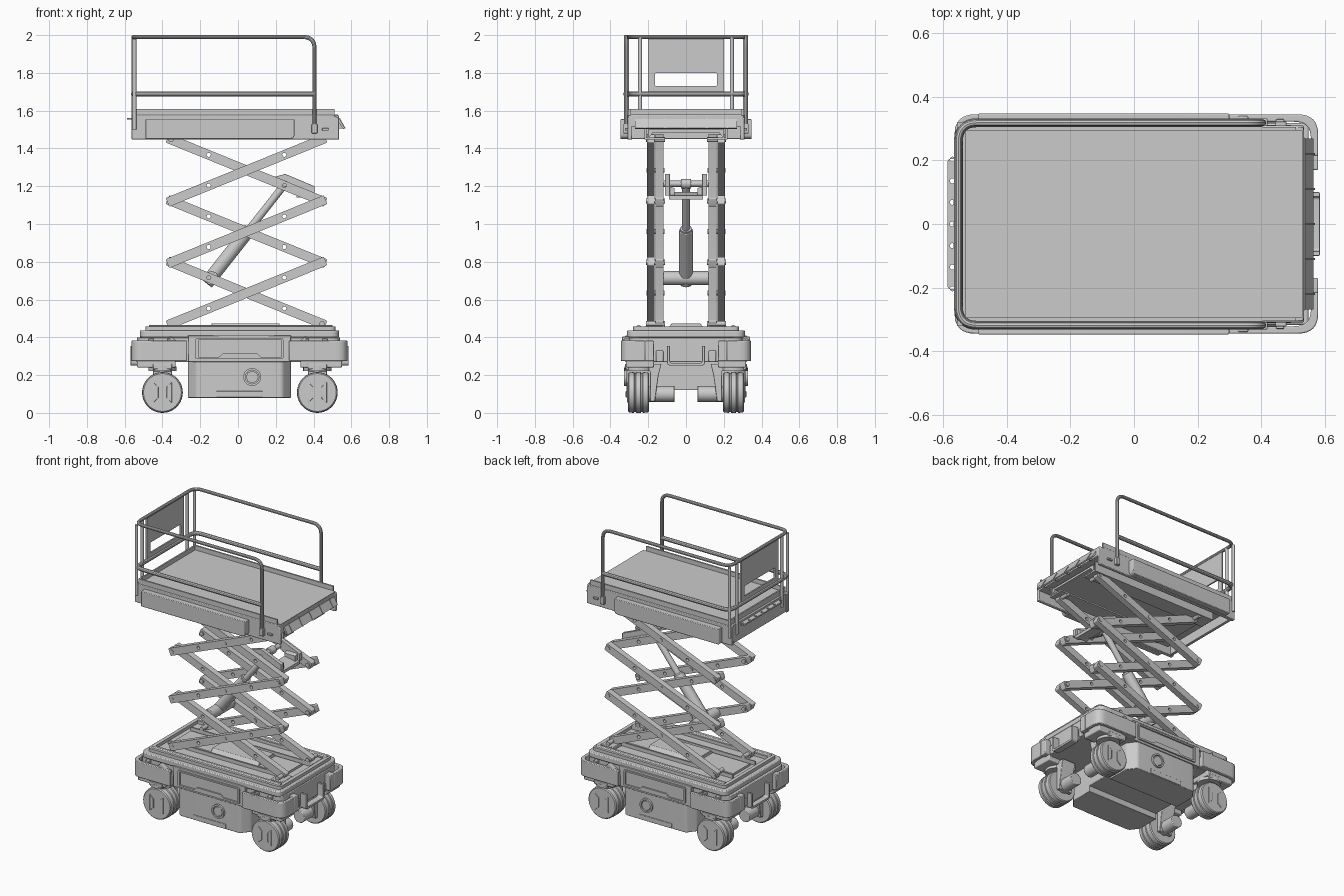
import bpy, bmesh
from math import tan, pi, cos, sin, radians
from mathutils import Vector, Matrix

if "Cube" in bpy.data.objects:
    bpy.data.objects.remove(bpy.data.objects["Cube"])


def fillet(pts, r, closed=True, n=5):
    """Round the corners of a path or outline."""
    pts = [Vector(p).to_3d() for p in pts]
    out = []
    for i, p in enumerate(pts):
        rr = r[i] if isinstance(r, (list, tuple)) else r
        if rr <= 0 or (not closed and i in (0, len(pts) - 1)):
            out.append(p)
            continue
        d1, d2 = pts[i - 1] - p, pts[(i + 1) % len(pts)] - p
        t = min(rr / tan(d1.angle(d2) / 2), .49 * d1.length, .49 * d2.length)
        a, b = p + d1.normalized() * t, p + d2.normalized() * t
        for k in range(n + 1):
            u = k / n
            out.append(a * (1 - u) ** 2 + p * 2 * u * (1 - u) + b * u * u)
    return out


def finish(name, bm, bevel=0):
    bmesh.ops.recalc_face_normals(bm, faces=bm.faces)
    me = bpy.data.meshes.new(name)
    bm.to_mesh(me)
    bm.free()
    ob = bpy.data.objects.new(name, me)
    bpy.context.collection.objects.link(ob)
    if bevel:
        m = ob.modifiers.new("bevel", 'BEVEL')
        m.width, m.segments, m.limit_method = bevel, 2, 'ANGLE'
        m.angle_limit = radians(40)
    return ob


def prism(name, axis, pts, a, b, bevel=0, holes=()):
    """Extrude an outline (with optional holes) along an axis from a to b."""
    place = {'x': lambda p: (a, p[0], p[1]), 'y': lambda p: (p[0], a, p[1]), 'z': lambda p: (p[0], p[1], a)}[axis]
    shift = {'x': (b - a, 0, 0), 'y': (0, b - a, 0), 'z': (0, 0, b - a)}[axis]
    bm = bmesh.new()
    for loop in [pts, *holes]:
        vs = [bm.verts.new(place(p)) for p in loop]
        if holes:
            for i in range(len(vs)):
                bm.edges.new((vs[i - 1], vs[i]))
        else:
            bm.faces.new(vs)
    if holes:
        bmesh.ops.triangle_fill(bm, edges=bm.edges[:], use_beauty=True)
    ext = bmesh.ops.extrude_face_region(bm, geom=bm.faces[:], use_keep_orig=True)
    bmesh.ops.translate(bm, vec=shift, verts=[g for g in ext['geom'] if isinstance(g, bmesh.types.BMVert)])
    return finish(name, bm, bevel)


def rect(u0, u1, v0, v1):
    return [(u0, v0), (u1, v0), (u1, v1), (u0, v1)]


def box(name, x0, x1, y0, y1, z0, z1, bevel=0):
    return prism(name, 'z', rect(x0, x1, y0, y1), z0, z1, bevel)


def circle(u, v, r, n=14):
    return [(u + r * cos(2 * pi * i / n), v + r * sin(2 * pi * i / n)) for i in range(n)]


def cyl(name, p, q, r, seg=24, bevel=0):
    p, q = Vector(p), Vector(q)
    bm = bmesh.new()
    mat = Matrix.Translation((p + q) / 2) @ (q - p).to_track_quat('Z', 'Y').to_matrix().to_4x4()
    bmesh.ops.create_cone(bm, cap_ends=True, segments=seg, radius1=r, radius2=r, depth=(q - p).length, matrix=mat)
    return finish(name, bm, bevel)


def tube(name, pts, r=.011, bend=.06):
    cu = bpy.data.curves.new(name, 'CURVE')
    cu.dimensions, cu.bevel_depth, cu.bevel_resolution, cu.use_fill_caps = '3D', r, 3, True
    path = fillet(pts, bend, False, 8)
    sp = cu.splines.new('POLY')
    sp.points.add(len(path) - 1)
    for s, p in zip(sp.points, path):
        s.co = (*p, 1)
    tmp = bpy.data.objects.new(name + "_path", cu)
    bpy.context.collection.objects.link(tmp)
    bpy.context.view_layer.update()
    me = bpy.data.meshes.new_from_object(tmp.evaluated_get(bpy.context.evaluated_depsgraph_get()))
    bpy.data.objects.remove(tmp)
    bpy.context.collection.objects.link(bpy.data.objects.new(name, me))


def flip(pts, sx, sy):
    return [(p[0] * sx, p[1] * sy) for p in pts]


# wheels with grooved tyres, hub plates, drive motors and yokes
for x in (-.40, .42):
    for s in (-1, 1):
        prof = [(.196, 0), (.196, .1), (.202, .106), (.228, .108), (.231, .103), (.237, .103), (.24, .108),
                (.264, .108), (.267, .103), (.273, .103), (.276, .108), (.301, .106), (.307, .1), (.307, 0)]
        bm = bmesh.new()
        vs = [bm.verts.new((x, y * s, .108 + r)) for y, r in prof]
        es = [bm.edges.new(e) for e in zip(vs, vs[1:])]
        bmesh.ops.spin(bm, geom=vs + es, cent=(x, 0, .108), axis=(0, 1, 0), angle=2 * pi, steps=40)
        bmesh.ops.remove_doubles(bm, verts=bm.verts, dist=1e-5)
        finish("wheel", bm)
        for k in (-1, 1):
            tabs = [(.05, -.055), (.05, .055), (.022, .03), (.022, -.03)]
            prism("hub_rib", 'y', [(x + k * u, .108 + v) for u, v in tabs], .3 * s, .312 * s, .002)
        cyl("drive_motor", (x, .06 * s, .1), (x, .2 * s, .1), .042, 24, .004)
        yoke = [(.13, .26), (.145, .2), (.165, .06), (.19, .06), (.19, .222), (.3, .222), (.322, .235), (.322, .26)]
        prism("wheel_yoke", 'x', flip(yoke, s, 1), x - .05, x + .05, .003)
        cyl("kingpin_plate", (x, .25 * s, .222), (x, .25 * s, .245), .075)

# chassis core, hollow corner bumpers, belly and side trays
prism("chassis_core", 'z', fillet(rect(-.535, .54, -.3, .3), .05), .27, .4, .004)
for s in (-1, 1):
    for e, xe in ((-1, .565), (1, .58)):
        box("end_skirt", e * .33, e * (xe - .03), s * .17, s * .318, .24, .3, .006)
        outer = fillet([(.27, .345), (xe, .345), (xe, .215)], .085, False, 8)
        inner = fillet([(xe - .023, .215), (xe - .023, .322), (.27, .322)], .065, False, 8)
        prism("corner_bumper", 'z', flip(outer + inner, e, s), .275, .382, .004)
        box("bumper_return", e * .53, e * xe, s * .17, s * .217, .275, .382, .004)
        wing = [(.27, .275), (.27, .345), (.36, .405), (.36, .275)]
        prism("bumper_slope", 'y', flip(wing, e, 1), s * .29, s * .34, .004)
        for xl in (.36, .46):
            box("bumper_bracket", e * xl - .013, e * xl + .013, s * .29, s * .33, .37, .394, .003)
        box("tie_down", e * (xe - .04), e * (xe - .025), s * .12, s * .16, .27, .33, .006)
    tray = [(-.265, .1), (-.265, .255), (-.22, .315), (.235, .315), (.28, .255), (.28, .1)]
    prism("side_tray", 'z', fillet(flip(tray, 1, s), [0, .03, .03, .03, .03, 0]), .08, .29, .003)
    box("side_panel", -.265, .28, s * .28, s * .322, .27, .41, .003)
    frame = fillet([(-.225, .395), (.24, .395), (.24, .285), (-.225, .285)], .01)
    inner = [(-.21, .385), (.23, .385), (.23, .297), (.12, .297), (.1, .315), (-.08, .315), (-.1, .297), (-.21, .297)]
    prism("pocket_frame", 'y', frame, s * .315, s * .332, 0, [inner])
    prism("port_ring", 'y', circle(.075, .19, .047, 28), s * .31, s * .328, 0, [circle(.075, .19, .036, 28)])
    cyl("port_cap", (.075, .31 * s, .19), (.075, .324 * s, .19), .033, 8)
    prism("tray_lip", 'y', [(-.115, .082), (.13, .082), (.13, .115), (-.115, .115)], s * .31, s * .319, .002)
box("belly", -.265, .28, -.2, .2, .12, .29, .004)

# end hoops
hoop = [(-.1, .355), (-.1, .25), (.1, .25), (.1, .355), (.085, .355), (.085, .265), (-.085, .265), (-.085, .355)]
for a, b in ((.54, .585), (-.53, -.568)):
    prism("end_hoop", 'x', fillet(hoop, [0, .02, .02, 0, 0, .01, .01, 0]), a, b, .002)

# chassis deck, slide rails and centre cover
prism("deck_plate", 'z', fillet(rect(-.52, .535, -.312, .312), .05), .4, .437, .006)
rim = fillet(rect(-.49, .515, -.28, .28), .03)
prism("deck_rim", 'z', rim, .43, .458, 0, [rect(-.465, .49, -.225, .225)])
for s in (-1, 1):
    cyl("deck_edge_bar", (-.47, s * .25, .45), (.5, s * .25, .45), .015, 12)
    box("slide_channel", -.44, .49, s * .115, s * .125, .435, .462)
    box("pivot_block", .4, .49, s * .11, s * .215, .435, .462, .004)
cover = [(-.105, .436), (-.075, .474), (.075, .474), (.105, .436)]
prism("centre_cover", 'x', cover, -.14, .22, .002)
prism("cover_base", 'x', [(-.11, .43), (-.09, .452), (.09, .452), (.11, .43)], -.42, .42)

# scissor arms with drilled holes and pivot pins
XL, XR, H = -.355, .445, .325
for lev in range(4):
    z0 = .472 + lev * H
    for s in (-1, 1):
        for px in (XL, XR):
            cyl("pivot_pin", (px, s * .112, z0), (px, s * .211, z0), .014, 16)
        if lev < 3:
            cyl("centre_pin", (.045, s * .114, z0 + H / 2), (.045, s * .21, z0 + H / 2), .013, 16)
    if lev == 3:
        break
    for k, (ya, yb) in ((1, (.166, .207)), (-1, (.12, .162))):
        a, b = Vector((XL, z0)), Vector((XR, z0 + H))
        if k < 0:
            a, b = Vector((XR, z0)), Vector((XL, z0 + H))
        d = (b - a).normalized()
        n = Vector((-d.y, d.x)) * .025
        a2, b2 = a - d * .02, b + d * .02
        holes = [circle(*a.lerp(b, t), .011) for t in (.25, .75)]
        for s in (-1, 1):
            prism("scissor_arm", 'y', fillet([a2 - n, b2 - n, b2 + n, a2 + n], .008), s * ya, s * yb, 0, holes)

# lift cylinder with its mounts
lo, hi = Vector((-.145, 0, .713)), Vector((.25, 0, 1.213))
d = (hi - lo).normalized()
cyl("cylinder_barrel", lo - d * .035, lo + d * .325, .036, 28, .004)
cyl("cylinder_gland", lo + d * .32, lo + d * .335, .031)
cyl("cylinder_rod", lo + d * .3, hi, .02)
cyl("cylinder_lower_mount", (-.14, -.12, .713), (-.14, .12, .713), .037, 28, .003)
cyl("cylinder_upper_pin", (.25, -.12, 1.213), (.25, .12, 1.213), .016)
cyl("rod_eye", (.25, -.027, 1.213), (.25, .027, 1.213), .026, 24, .003)
for s in (-1, 1):
    arm = [(.17, 1.243), (.25, 1.265), (.405, 1.2), (.405, 1.15), (.31, 1.165)]
    prism("upper_mount_plate", 'y', arm, s * .085, s * .112, .002)
    gus = [(.09, 1.2), (.06, 1.19), (.06, 1.15), (.09, 1.14)]
    prism("upper_mount_gusset", 'x', flip(gus, s, 1), .31, .39)
prism("upper_mount_web", 'y', [(.3, 1.16), (.31, 1.17), (.405, 1.15), (.405, 1.13), (.38, 1.13)], -.09, .09)

# platform deck, skirts and toe boards
prism("platform_deck", 'z', fillet(rect(-.55, .535, -.306, .306), .012), 1.515, 1.575, .003)
box("platform_floor", -.53, .53, -.295, .295, 1.57, 1.58)
box("toe_board_end", -.54, -.53, -.305, .305, 1.57, 1.61)
box("end_skirt_panel", -.555, -.535, -.306, .306, 1.45, 1.575, .003)
for s in (-1, 1):
    box("toe_board_side", -.54, .51, s * .295, s * .306, 1.57, 1.61)
    skirt = [(-.563, 1.447), (.535, 1.447), (.535, 1.56), (.5, 1.577), (-.563, 1.577)]
    prism("side_skirt", 'y', skirt, s * .285, s * .31, .004)
    pad = fillet([(-.49, 1.45), (.3, 1.45), (.3, 1.555), (-.49, 1.555)], [.005, .03, .005, .005])
    prism("side_pad", 'y', pad, s * .305, s * .348, .008)
    box("platform_channel", -.46, .5, s * .11, s * .22, 1.448, 1.458)
    box("channel_web", -.46, .5, s * .21, s * .22, 1.45, 1.52)
    box("post_socket", .39, .42, s * .305, s * .332, 1.48, 1.53, .003)
    box("side_latch", .445, .48, s * .3, s * .322, 1.495, 1.507, .002)
prism("under_tray", 'x', [(-.2, 1.45), (-.175, 1.485), (.175, 1.485), (.2, 1.45), (.2, 1.5), (-.2, 1.5)], -.46, .5)

# end lip with ribs, and drilled step plate
prism("end_lip", 'y', [(.53, 1.555), (.538, 1.555), (.566, 1.507), (.558, 1.503), (.53, 1.54)], -.27, .27)
for i in range(-2, 3):
    prism("lip_rib", 'y', [(.53, 1.56), (.54, 1.56), (.57, 1.506), (.53, 1.506)], i * .11 - .003, i * .11 + .003)
prism("step_plate", 'z', fillet(rect(-.587, -.55, -.205, .205), .01), 1.552, 1.562, 0,
      [circle(-.572, i * .068, .008) for i in range(-3, 4)])

# guard rails, posts and end gate panel
Y = .319
tube("top_rail", [(.405, -Y, 1.485), (.405, -Y, 1.99), (-.553, -Y, 1.99), (-.553, Y, 1.99), (.405, Y, 1.99), (.405, Y, 1.485)])
tube("mid_rail", [(.405, -Y, 1.688), (-.553, -Y, 1.688), (-.553, Y, 1.688), (.405, Y, 1.688)], .014)
for s in (-1, 1):
    cyl("gate_post", (-.553, s * .243, 1.5), (-.553, s * .243, 1.99), .011, 16)
    cyl("rear_post", (-.548, s * .312, 1.5), (-.548, s * .312, 1.98), .01, 16)
window = fillet(rect(-.165, .165, 1.73, 1.8), .012)
prism("gate_panel", 'x', rect(-.2, .2, 1.69, 1.99), -.558, -.548, 0, [window])

bpy.ops.object.select_all(action='SELECT')
bpy.context.view_layer.objects.active = bpy.context.collection.objects[0]
bpy.ops.object.shade_smooth_by_angle(angle=radians(30))
